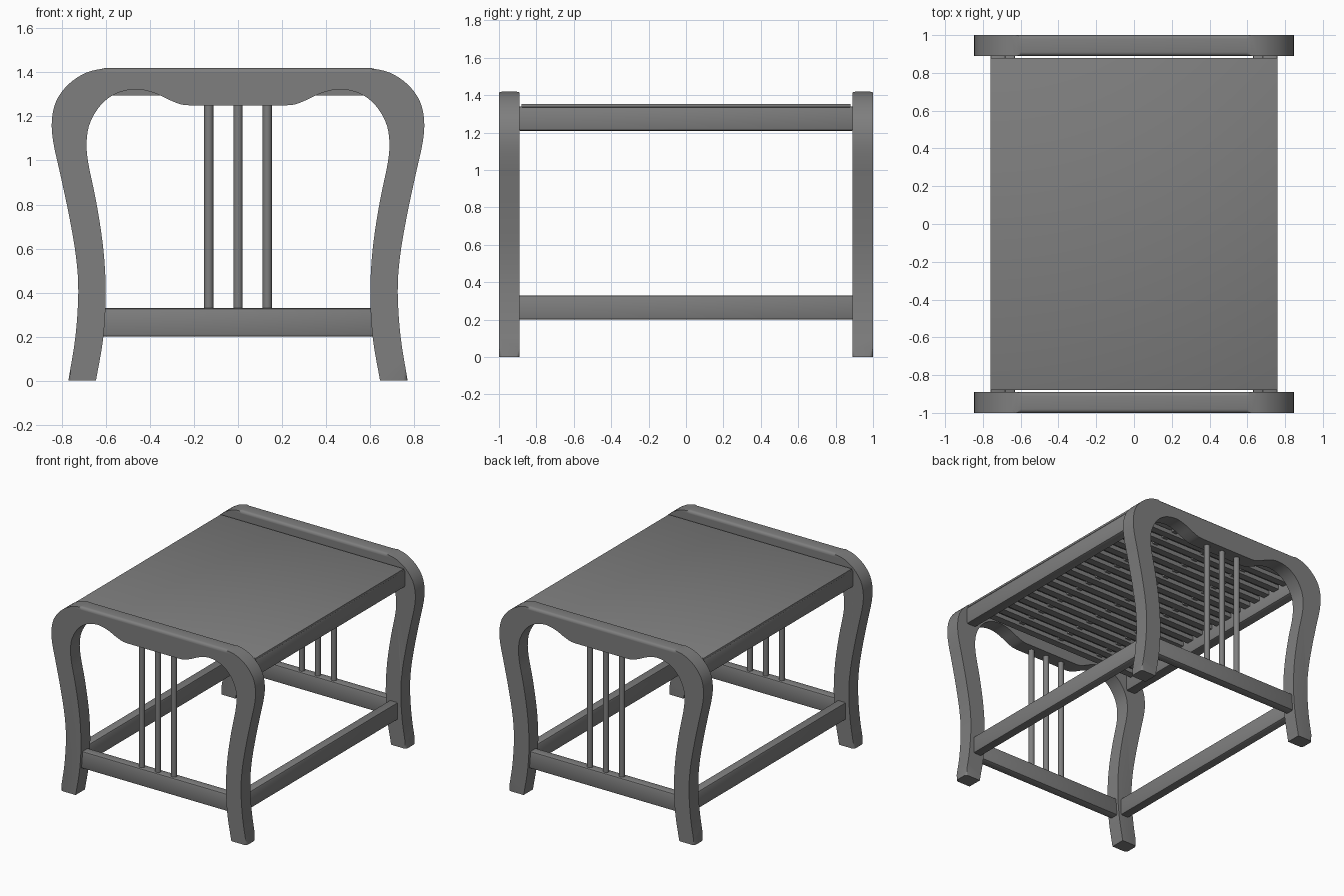
import bpy, bmesh, math
from mathutils import Vector

cube = bpy.data.objects.get("Cube")
if cube:
    bpy.data.objects.remove(cube, do_unlink=True)

grey = bpy.data.materials.new("grey_wood")
grey.use_nodes = True
COLOUR = (0.21, 0.21, 0.21, 1)
grey.diffuse_color = COLOUR
grey.node_tree.nodes["Principled BSDF"].inputs["Base Color"].default_value = COLOUR


def finish(name, bm, smooth=True):
    bmesh.ops.recalc_face_normals(bm, faces=bm.faces)
    mesh = bpy.data.meshes.new(name)
    bm.to_mesh(mesh)
    bm.free()
    obj = bpy.data.objects.new(name, mesh)
    bpy.context.collection.objects.link(obj)
    mesh.materials.append(grey)
    if smooth:
        bpy.ops.object.select_all(action="DESELECT")
        obj.select_set(True)
        bpy.context.view_layer.objects.active = obj
        bpy.ops.object.shade_smooth_by_angle(angle=math.radians(35))
    return obj


def box(name, low, high, bevel=0.0):
    bm = bmesh.new()
    bmesh.ops.create_cube(bm, size=1)
    low, high = Vector(low), Vector(high)
    bmesh.ops.scale(bm, vec=high - low, verts=bm.verts)
    bmesh.ops.translate(bm, vec=(low + high) / 2, verts=bm.verts)
    if bevel:
        bmesh.ops.bevel(bm, geom=bm.edges[:], offset=bevel, segments=2,
                        profile=0.5, affect="EDGES")
    return finish(name, bm, bevel > 0)


def rod(name, x, y, bottom, top, radius):
    bm = bmesh.new()
    bmesh.ops.create_cone(bm, cap_ends=True, segments=16, radius1=radius,
                          radius2=radius, depth=top - bottom)
    bmesh.ops.translate(bm, vec=(x, y, (bottom + top) / 2), verts=bm.verts)
    return finish(name, bm)


def spline(points, steps=4):
    """Smooth chain through the points (Catmull-Rom)."""
    p = [Vector(q) for q in points]
    p = [2 * p[0] - p[1]] + p + [2 * p[-1] - p[-2]]
    out = []
    for a, b, c, d in zip(p, p[1:], p[2:], p[3:]):
        for i in range(steps):
            t = i / steps
            out.append((2 * b + (c - a) * t + (2 * a - 5 * b + 4 * c - d) * t ** 2
                        + (3 * b - a - 3 * c + d) * t ** 3) / 2)
    return out + [p[-2]]


# Half outlines of the arched end frame, from the foot upward
OUTER = spline([(0.77, 0), (0.738, 0.2), (0.725, 0.4), (0.735, 0.56),
                (0.765, 0.74), (0.805, 0.93), (0.838, 1.08), (0.845, 1.18),
                (0.825, 1.27), (0.77, 1.345), (0.69, 1.398), (0.6, 1.42)])
INNER = spline([(0.645, 0), (0.615, 0.17), (0.602, 0.32), (0.602, 0.47),
                (0.615, 0.63), (0.645, 0.82), (0.68, 0.99), (0.687, 1.09),
                (0.67, 1.175), (0.62, 1.255), (0.55, 1.305), (0.46, 1.323),
                (0.38, 1.306), (0.31, 1.274), (0.26, 1.255), (0.22, 1.25)])


def mirrored(chain):
    return chain + [Vector((-p.x, p.y)) for p in reversed(chain)]


def end_frame(name, y_in, y_out):
    outer = mirrored(OUTER)
    loop = outer + mirrored(INNER)[::-1]
    bm = bmesh.new()
    rims = [[bm.verts.new((p.x, y, p.y)) for p in loop] for y in (y_in, y_out)]
    for rim in rims:
        bm.faces.new(rim)
    for i in range(len(loop)):
        j = (i + 1) % len(loop)
        bm.faces.new((rims[0][i], rims[0][j], rims[1][j], rims[1][i]))
    # Rounded outer edges
    edges = [bm.edges.get((rim[i], rim[i + 1]))
             for rim in rims for i in range(len(outer) - 1)]
    bmesh.ops.bevel(bm, geom=edges, offset=0.02, segments=3, profile=0.5,
                    affect="EDGES")
    return finish(name, bm)


# End frames with stretcher and spindles
for end, s in (("front", -1), ("back", 1)):
    end_frame(end + "_frame", s * 0.89, s * 1.0)
    ys = sorted((s * 0.91, s * 0.98))
    box(end + "_stretcher", (-0.64, ys[0], 0.2), (0.64, ys[1], 0.33), 0.012)
    for side, x in (("right", -0.133), ("middle", 0), ("left", 0.133)):
        rod(f"{end}_{side}_spindle", x, s * 0.945, 0.32, 1.27, 0.021)

# Long rails joining the two ends
for side, s in (("right", -1), ("left", 1)):
    for name, a, b, z0, z1 in (("lower", 0.63, 0.7, 0.2, 0.33),
                               ("upper", 0.68, 0.76, 1.21, 1.34)):
        xs = sorted((s * a, s * b))
        box(f"{side}_{name}_rail", (xs[0], -0.9, z0), (xs[1], 0.9, z1), 0.012)

# Top panel
box("top_panel", (-0.76, -0.88, 1.335), (0.76, 0.88, 1.353), 0.004)

# Slats and the thin strips beneath the panel
SLATS = 17
for i in range(SLATS):
    y = -0.82 + 1.64 * i / (SLATS - 1)
    box(f"slat_{i + 1}", (-0.69, y - 0.027, 1.295), (0.69, y + 0.027, 1.328))
for i, x in enumerate((-0.35, 0, 0.35)):
    box(f"slat_strip_{i + 1}", (x - 0.02, -0.87, 1.315), (x + 0.02, 0.87, 1.337))
